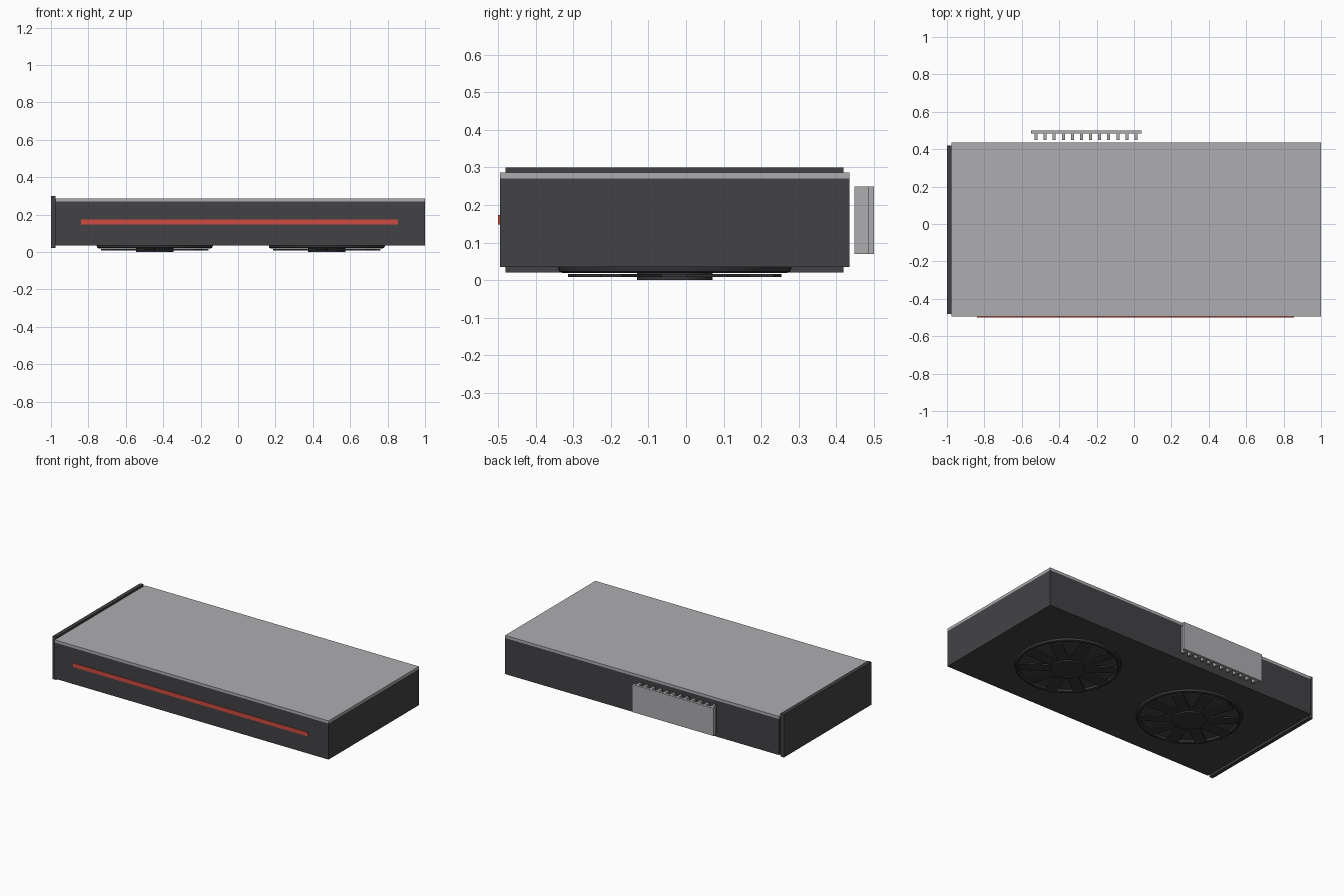
import bpy, bmesh, math
from mathutils import Matrix, Vector

if "Cube" in bpy.data.objects:
    bpy.data.objects.remove(bpy.data.objects["Cube"])


def material(name, rgb):
    m = bpy.data.materials.new(name)
    m.diffuse_color = (*rgb, 1)
    m.use_nodes = True
    m.node_tree.nodes["Principled BSDF"].inputs["Base Color"].default_value = m.diffuse_color
    return m


DARK = material("dark grey", (0.055, 0.055, 0.06))
BLACK = material("fan black", (0.04, 0.04, 0.045))
SILVER = material("silver grey", (0.42, 0.42, 0.44))
RED = material("red", (0.62, 0.07, 0.055))


def finish(name, bm, mat):
    bmesh.ops.recalc_face_normals(bm, faces=bm.faces)
    me = bpy.data.meshes.new(name)
    bm.to_mesh(me)
    bm.free()
    me.materials.append(mat)
    ob = bpy.data.objects.new(name, me)
    bpy.context.collection.objects.link(ob)
    return ob


def add_box(bm, lo, hi, turn=Matrix()):
    lo, hi = Vector(lo), Vector(hi)
    mat = turn @ Matrix.Translation((lo + hi) / 2) @ Matrix.Diagonal((*(hi - lo), 1))
    bmesh.ops.create_cube(bm, size=1, matrix=mat)


def box(name, lo, hi, mat):
    bm = bmesh.new()
    add_box(bm, lo, hi)
    return finish(name, bm, mat)


def lathe(name, profile, centre, mat, closed, steps=48):
    """Spin an (r, z) profile around a vertical axis at centre."""
    bm = bmesh.new()
    vs = [bm.verts.new((r, 0, z)) for r, z in profile]
    pairs = list(zip(vs, vs[1:])) + ([(vs[-1], vs[0])] if closed else [])
    edges = [bm.edges.new(p) for p in pairs]
    bmesh.ops.spin(bm, geom=vs + edges, cent=(0, 0, 0), axis=(0, 0, 1),
                   angle=math.tau, steps=steps)
    bmesh.ops.remove_doubles(bm, verts=bm.verts, dist=1e-5)
    ob = finish(name, bm, mat)
    ob.location = centre
    bpy.context.view_layer.objects.active = ob
    ob.select_set(True)
    bpy.ops.object.shade_smooth_by_angle(angle=math.radians(35))
    ob.select_set(False)
    return ob


# Shroud, backplate, mounting bracket and accent strip
box("shroud", (-0.975, -0.495, 0.035), (1, 0.435, 0.27), DARK)
box("backplate", (-0.975, -0.495, 0.27), (1, 0.435, 0.287), SILVER)
box("mounting_bracket", (-1, -0.48, 0.02), (-0.975, 0.42, 0.30), DARK)
box("accent_strip", (-0.84, -0.5, 0.148), (0.855, -0.494, 0.174), RED)

# Edge connector: rear plate with twelve short contacts
box("connector_plate", (-0.55, 0.484, 0.07), (0.04, 0.5, 0.25), SILVER)
bm = bmesh.new()
for i in range(12):
    x = -0.524 + i * 0.0486
    add_box(bm, (x - 0.008, 0.448, 0.07), (x + 0.008, 0.484, 0.25))
finish("connector_contacts", bm, SILVER)

# Two fans on the underside
for side, x in (("left", -0.445), ("right", 0.475)):
    centre = (x, -0.03, 0)
    lathe(side + "_fan_rim", [(0.285, 0.036), (0.288, 0.023), (0.298, 0.019),
                              (0.308, 0.023), (0.311, 0.036)], centre, BLACK, True)
    lathe(side + "_fan_hub", [(0, 0.0), (0.1, 0.0), (0.1, 0.036), (0, 0.036)],
          centre, BLACK, False)
    bm = bmesh.new()
    for k in range(10):
        turn = Matrix.Rotation(math.tau * k / 10, 4, 'Z')
        add_box(bm, (0.085, -0.035, 0.009), (0.288, 0.035, 0.017), turn)
    blades = finish(side + "_fan_blades", bm, BLACK)
    blades.location = centre
